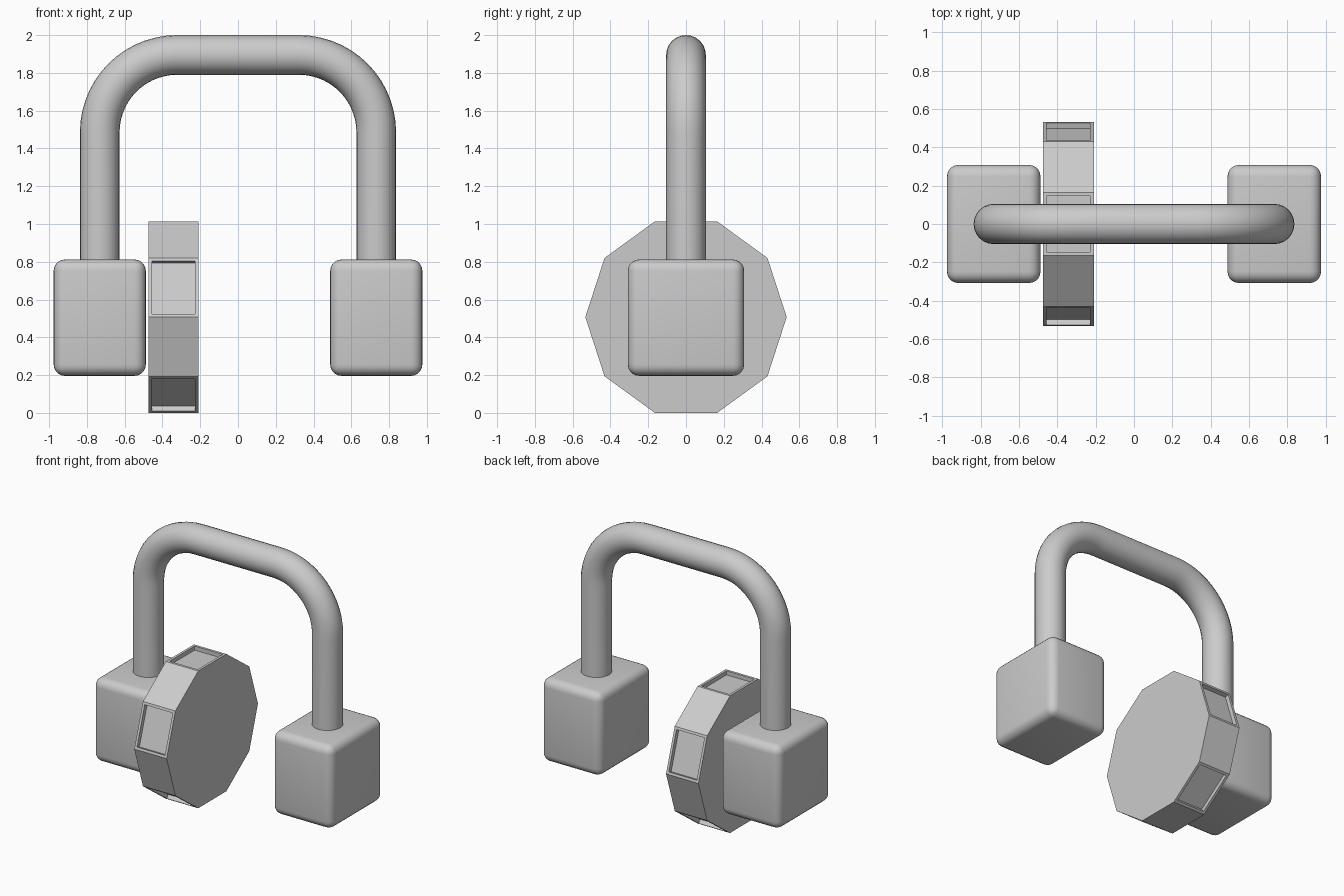
import bpy, bmesh
from math import sin, cos, pi, radians

if "Cube" in bpy.data.objects:
    bpy.data.objects.remove(bpy.data.objects["Cube"])

TUBE_R, BEND_R = 0.105, 0.41
LEG_X, TOP_Z = 0.732, 1.895


def add_object(name, bm):
    mesh = bpy.data.meshes.new(name)
    bm.normal_update()
    bm.to_mesh(mesh)
    bm.free()
    obj = bpy.data.objects.new(name, mesh)
    bpy.context.collection.objects.link(obj)
    return obj


def smooth(obj, angle=40):
    bpy.ops.object.select_all(action='DESELECT')
    obj.select_set(True)
    bpy.context.view_layer.objects.active = obj
    bpy.ops.object.shade_smooth_by_angle(angle=radians(angle))


# Arched tube: two legs joined by rounded corners and a straight top
cx, cz = LEG_X - BEND_R, TOP_Z - BEND_R
half = [(LEG_X, 0.75)] + [(cx + BEND_R * cos(a), cz + BEND_R * sin(a))
                          for a in (i * pi / 2 / 14 for i in range(15))]
path = half + [(-x, z) for x, z in reversed(half)]
curve = bpy.data.curves.new("arched_tube", 'CURVE')
curve.dimensions = '3D'
curve.bevel_depth = TUBE_R
curve.bevel_resolution = 10
curve.use_fill_caps = True
spline = curve.splines.new('POLY')
spline.points.add(len(path) - 1)
for p, (x, z) in zip(spline.points, path):
    p.co = (x, 0, z, 1)
tube = bpy.data.objects.new("arched_tube", curve)
bpy.context.collection.objects.link(tube)
bpy.context.view_layer.objects.active = tube
tube.select_set(True)
bpy.ops.object.convert(target='MESH')
smooth(bpy.context.object)

# Rounded blocks at the ends of the tube
for side, sx in (("left", -1), ("right", 1)):
    bm = bmesh.new()
    bmesh.ops.create_cube(bm, size=1)
    bmesh.ops.scale(bm, vec=(0.488, 0.616, 0.616), verts=bm.verts)
    bmesh.ops.translate(bm, vec=(sx * LEG_X, 0, 0.504), verts=bm.verts)
    bmesh.ops.bevel(bm, geom=bm.edges[:], offset=0.06, segments=5,
                    profile=0.5, affect='EDGES')
    smooth(add_object(side + "_block", bm))

# Ten-sided disc with a recessed panel in every second rim face
R, DISC_Z, X0, X1 = 0.533, 0.507, -0.475, -0.21
bm = bmesh.new()
rings = [[bm.verts.new((x, R * cos(i * pi / 5), DISC_Z + R * sin(i * pi / 5)))
          for i in range(10)] for x in (X0, X1)]
rim = [bm.faces.new((rings[0][i], rings[0][(i + 1) % 10],
                     rings[1][(i + 1) % 10], rings[1][i])) for i in range(10)]
bm.faces.new(rings[0])
bm.faces.new(rings[1])
bmesh.ops.recalc_face_normals(bm, faces=bm.faces[:])
bm.normal_update()
panels = rim[0::2]
bmesh.ops.inset_individual(bm, faces=panels, thickness=0.026)
bm.normal_update()
bmesh.ops.inset_individual(bm, faces=panels, thickness=0, depth=-0.03)
add_object("ten_sided_disc", bm)
